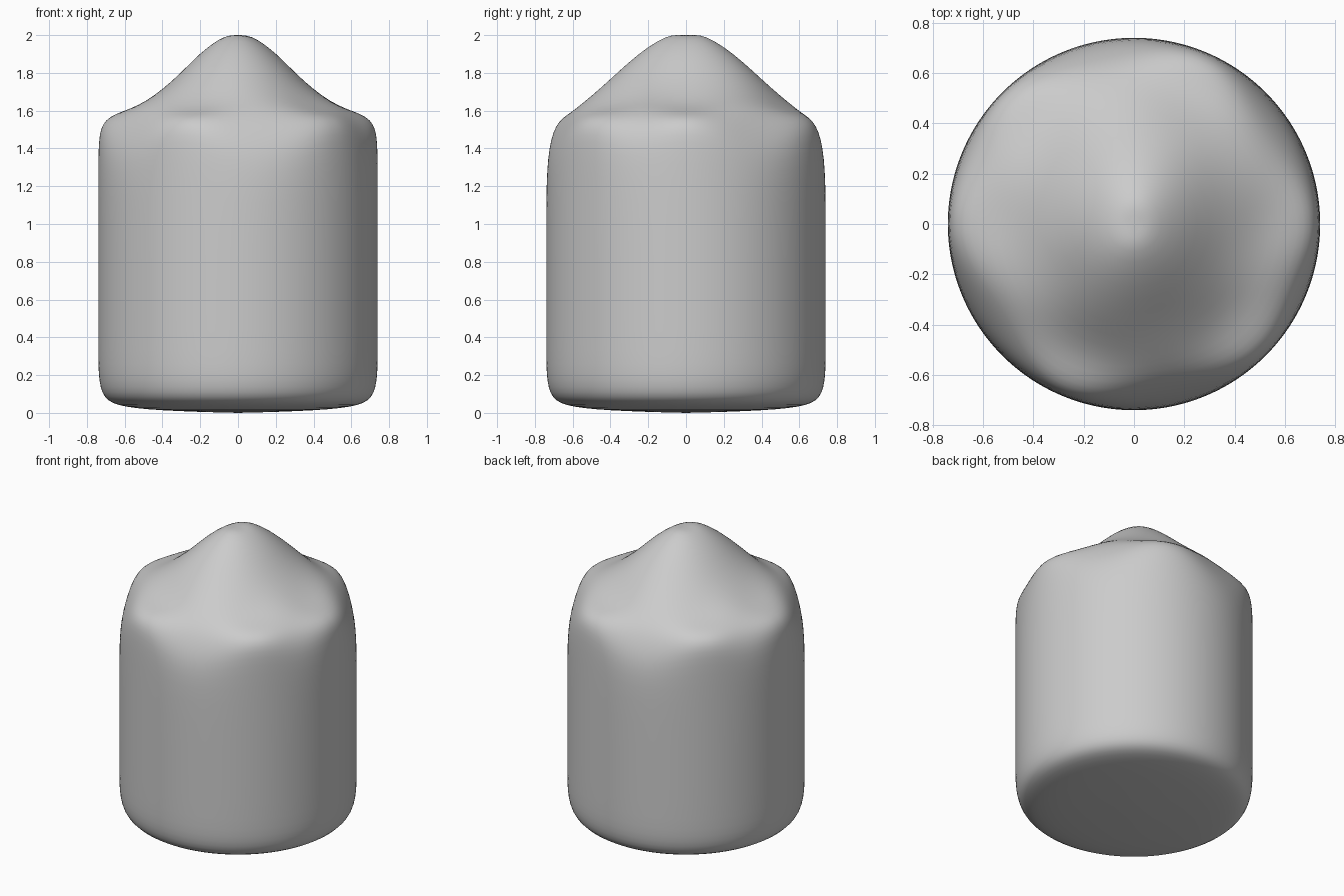
import bpy, bmesh
from math import sin, cos, pi, radians, degrees, exp

if "Cube" in bpy.data.objects:
    bpy.data.objects.remove(bpy.data.objects["Cube"])

# (r, z) profiles from the peak down to the underside, matched point by point
RIDGE = [(.05, 1.997), (.1, 1.98), (.2, 1.905), (.3, 1.80), (.4, 1.71), (.5, 1.64),
         (.58, 1.607), (.65, 1.582), (.70, 1.552), (.727, 1.505), (.737, 1.44), (.74, 1.33), (.74, 1.15)]
HOLLOW = [(.05, 2.0), (.1, 1.997), (.2, 1.94), (.3, 1.86), (.4, 1.768), (.5, 1.685),
          (.56, 1.632), (.61, 1.58), (.65, 1.52), (.69, 1.44), (.718, 1.36), (.733, 1.27), (.74, 1.15)]
BASE = [(.74, .8), (.74, .4), (.74, .25), (.735, .17), (.72, .105), (.69, .065), (.64, .042),
        (.55, .025), (.4, .013), (.2, .005)]
SEGS = 120
BUMPS = (0, 67, 135)          # shoulder bumps, repeated every 180 degrees


def bump_weight(a):
    total = 0
    for b in BUMPS:
        d = (degrees(a) - b + 90) % 180 - 90
        total += exp(-.5 * (d / 15) ** 2)
    return min(total, 1)


def profile(a):
    s = bump_weight(a)
    cone = 1 - cos(a - radians(82)) ** 2   # peak is longer front to back
    pts = []
    for i, (p, q) in enumerate(zip(RIDGE, HOLLOW)):
        t = cone if i < 5 else (.5 * (cone + s) if i == 5 else s)
        pts.append((q[0] + (p[0] - q[0]) * t, q[1] + (p[1] - q[1]) * t))
    return pts + BASE


# rounded body with a lumpy pointed top
bm = bmesh.new()
cols = []
for k in range(SEGS):
    a = 2 * pi * k / SEGS
    cols.append([bm.verts.new((r * cos(a), r * sin(a), z)) for r, z in profile(a)])
top = bm.verts.new((0, 0, 2))
bottom = bm.verts.new((0, 0, 0))
for k in range(SEGS):
    c, d = cols[k], cols[(k + 1) % SEGS]
    bm.faces.new((top, c[0], d[0]))
    bm.faces.new((bottom, d[-1], c[-1]))
    for i in range(len(c) - 1):
        bm.faces.new((c[i], c[i + 1], d[i + 1], d[i]))
bmesh.ops.recalc_face_normals(bm, faces=bm.faces)
for f in bm.faces:
    f.smooth = True
mesh = bpy.data.meshes.new("rounded_body")
bm.to_mesh(mesh)
bm.free()
body = bpy.data.objects.new("rounded_body", mesh)
bpy.context.collection.objects.link(body)
sub = body.modifiers.new("smooth", 'SUBSURF')
sub.levels = sub.render_levels = 1
